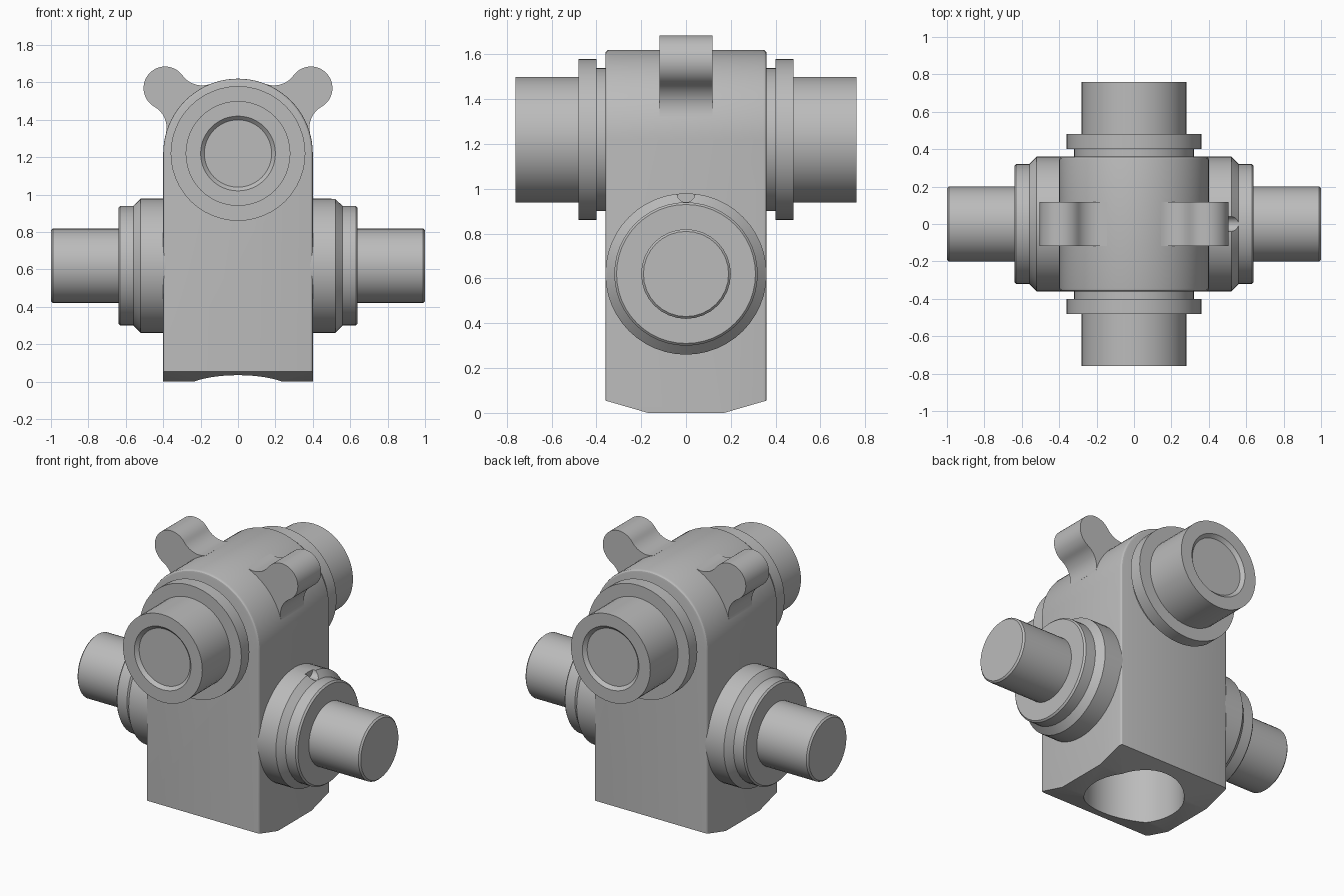
import bpy, bmesh, math
from mathutils import Matrix, Vector

cube = bpy.data.objects.get("Cube")
if cube:
    bpy.data.objects.remove(cube, do_unlink=True)

steel = bpy.data.materials.new("plain_grey")
GREY = (0.5, 0.5, 0.5, 1)
steel.use_nodes = True
steel.diffuse_color = GREY
steel.node_tree.nodes["Principled BSDF"].inputs["Base Color"].default_value = GREY


def finish(bm, name):
    bmesh.ops.recalc_face_normals(bm, faces=bm.faces[:])
    mesh = bpy.data.meshes.new(name)
    bm.to_mesh(mesh)
    bm.free()
    mesh.materials.append(steel)
    obj = bpy.data.objects.new(name, mesh)
    bpy.context.collection.objects.link(obj)
    return obj


def activate(obj):
    bpy.ops.object.select_all(action='DESELECT')
    obj.select_set(True)
    bpy.context.view_layer.objects.active = obj


def smooth(obj):
    activate(obj)
    bpy.ops.object.shade_smooth_by_angle(angle=math.radians(28))


def cut(obj, cutter):
    activate(obj)
    mod = obj.modifiers.new("cut", 'BOOLEAN')
    mod.operation = 'DIFFERENCE'
    mod.solver = 'EXACT'
    mod.object = cutter
    bpy.ops.object.modifier_apply(modifier=mod.name)
    bpy.data.objects.remove(cutter, do_unlink=True)


def turned(name, profile, direction, z, sides=48):
    """Closed lathe part from (distance, radius) steps along a direction."""
    bm = bmesh.new()
    turn = Vector((0, 0, 1)).rotation_difference(Vector(direction)).to_matrix()
    rings = []
    for dist, rad in profile:
        ring = []
        for i in range(sides):
            a = math.tau * i / sides
            p = turn @ Vector((rad * math.cos(a), rad * math.sin(a), dist))
            ring.append(bm.verts.new(p + Vector((0, 0, z))))
        rings.append(ring)
    for low, high in zip(rings, rings[1:]):
        for i in range(sides):
            j = (i + 1) % sides
            bm.faces.new((low[i], low[j], high[j], high[i]))
    bm.faces.new(rings[0])
    bm.faces.new(rings[-1])
    return finish(bm, name)


def extruded(points, half):
    """Prism of an x-z outline, centred on y."""
    bm = bmesh.new()
    face = bm.faces.new([bm.verts.new((x, -half, z)) for x, z in points])
    new = bmesh.ops.extrude_face_region(bm, geom=[face])["geom"]
    verts = [v for v in new if isinstance(v, bmesh.types.BMVert)]
    bmesh.ops.translate(bm, verts=verts, vec=(0, 2 * half, 0))
    return bm


def arc(center, radius, start, end, steps):
    for i in range(steps + 1):
        a = start + (end - start) * i / steps
        yield (center[0] + radius * math.cos(a), center[1] + radius * math.sin(a))


W, D, TOP, LOW = 0.4, 0.36, 1.22, 0.62

# Arched housing with soft front and back rims
outline = [(-W, 0), (W, 0)] + list(arc((0, TOP), W, 0, math.pi, 40))
bm = extruded(outline, D)
rims = [e for e in bm.edges if abs(e.verts[0].co.y - e.verts[1].co.y) < 1e-5]
bmesh.ops.bevel(bm, geom=rims, offset=0.016, segments=3, profile=0.5, affect='EDGES')
# Sloped underside
for s in (-1, 1):
    geom = bm.verts[:] + bm.edges[:] + bm.faces[:]
    bmesh.ops.bisect_plane(bm, geom=geom, plane_co=(0, s * 0.17, 0),
                           plane_no=(0, s * 0.055, -0.19), clear_outer=True)
    rim = [e for e in bm.edges if e.is_boundary]
    bmesh.ops.holes_fill(bm, edges=rim, sides=0)
housing = finish(bm, "housing")
cut(housing, turned("bore_cutter", [(-0.2, 0.29), (0.5, 0.29)], (0, 0, 1), 0))
smooth(housing)

# Front and back hubs with flange and shallow end recess
hub = [(0.33, 0.32), (0.40, 0.32), (0.40, 0.36), (0.48, 0.36), (0.48, 0.28),
       (0.76, 0.28), (0.76, 0.20), (0.74, 0.18)]
for name, s in (("front", -1), ("back", 1)):
    smooth(turned(name + "_hub", hub, (0, s, 0), TOP))

# Side bearings and shafts
bearing = [(0.37, 0.36), (0.52, 0.36), (0.56, 0.32), (0.63, 0.32), (0.64, 0.31)]
shaft = [(0.60, 0.20), (0.99, 0.20), (1.0, 0.19)]
for name, s in (("left", 1), ("right", -1)):
    part = turned(name + "_bearing", bearing, (s, 0, 0), LOW)
    if s > 0:
        notch = turned("notch_cutter", [(0.50, 0.04), (0.60, 0.04)], (1, 0, 0), LOW + D, 24)
        cut(part, notch)
    smooth(part)
    smooth(turned(name + "_shaft", shaft, (s, 0, 0), LOW, 32))

# Lifting ears: round lobe blended into the arch by two equal fillets
lobe, fillet = 0.115, 0.13
reach, lean = math.hypot(0.39, 0.35), math.atan2(0.35, 0.39)
a, b = W + fillet, lobe + fillet
at_arch = math.acos((a * a + reach * reach - b * b) / (2 * a * reach))
at_lobe = math.acos((b * b + reach * reach - a * a) / (2 * b * reach))
mid = (a * math.cos(at_arch), a * math.sin(at_arch))
upper = list(arc(mid, fillet, at_arch - math.pi, -at_lobe, 14))
tip = list(arc((reach, 0), lobe, math.pi - at_lobe, at_lobe - math.pi, 32))
lower = [(x, -y) for x, y in reversed(upper)]
ear = [(0.3, 0.1)] + upper + tip[1:-1] + lower + [(0.3, -0.1)]
for name, s in (("left", 1), ("right", -1)):
    bm = extruded(ear, 0.118)
    bm.transform(Matrix.Translation((0, 0, TOP)) @ Matrix.Diagonal((s, 1, 1, 1))
                 @ Matrix.Rotation(-lean, 4, 'Y'))
    smooth(finish(bm, name + "_ear"))
